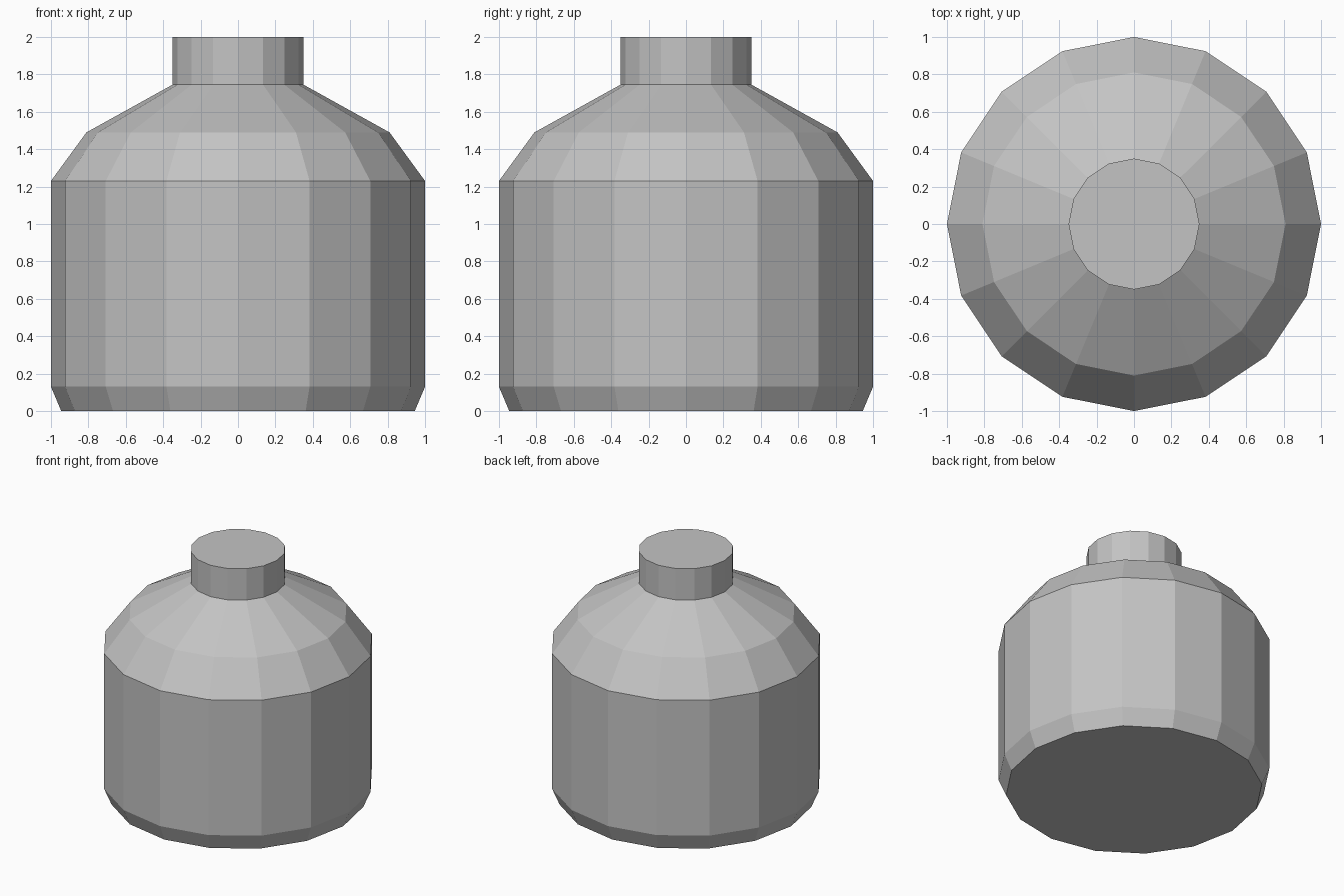
import bpy
import bmesh
from math import cos, sin, tau

default = bpy.data.objects.get("Cube")
if default:
    bpy.data.objects.remove(default, do_unlink=True)

SIDES = 16

# Single plain grey
grey = bpy.data.materials.new("plain_grey")
grey.use_nodes = True
colour = (0.55, 0.55, 0.55, 1.0)
grey.diffuse_color = colour
grey.node_tree.nodes["Principled BSDF"].inputs["Base Color"].default_value = colour


def turned_solid(name, profile):
    """Closed, flat-faced solid turned around z from (radius, height) pairs."""
    bm = bmesh.new()
    rings = [[bm.verts.new((r * cos(tau * i / SIDES), r * sin(tau * i / SIDES), z))
              for i in range(SIDES)] for r, z in profile]
    for low, high in zip(rings, rings[1:]):
        for i in range(SIDES):
            j = (i + 1) % SIDES
            bm.faces.new((low[i], low[j], high[j], high[i]))
    bm.faces.new(rings[0][::-1])
    bm.faces.new(rings[-1])
    mesh = bpy.data.meshes.new(name)
    bm.to_mesh(mesh)
    bm.free()
    mesh.materials.append(grey)
    obj = bpy.data.objects.new(name, mesh)
    bpy.context.collection.objects.link(obj)
    return obj


# Bottle: chamfered base, straight wall, two-step shoulder and neck
turned_solid("bottle", [(0.945, 0), (1, 0.13), (1, 1.23),
                        (0.81, 1.49), (0.35, 1.745), (0.35, 2)])
